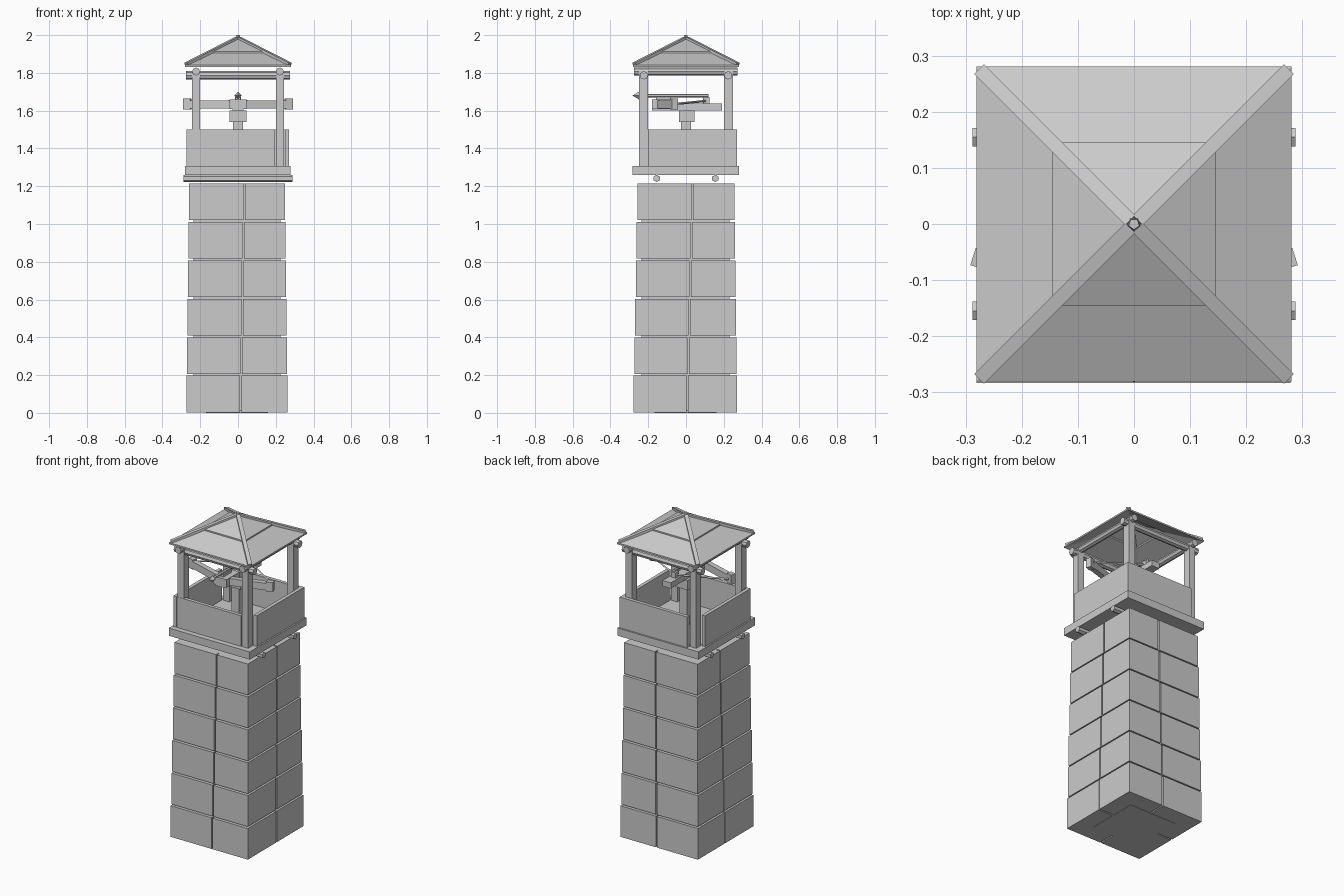
import bpy
import bmesh
from math import pi, radians
from mathutils import Vector, Matrix

if "Cube" in bpy.data.objects:
    bpy.data.objects.remove(bpy.data.objects["Cube"])

grey = bpy.data.materials.new("plain_grey")
GREY = (0.6, 0.6, 0.6, 1)
grey.diffuse_color = GREY
grey.use_nodes = True
grey.node_tree.nodes["Principled BSDF"].inputs["Base Color"].default_value = GREY


def finish(name, bm):
    bmesh.ops.recalc_face_normals(bm, faces=bm.faces)
    mesh = bpy.data.meshes.new(name)
    bm.to_mesh(mesh)
    bm.free()
    mesh.materials.append(grey)
    ob = bpy.data.objects.new(name, mesh)
    bpy.context.collection.objects.link(ob)
    return ob


def box(name, x, y, z):
    """Box from three (low, high) ranges."""
    bm = bmesh.new()
    size = [b - a for a, b in (x, y, z)]
    mid = Vector([(a + b) / 2 for a, b in (x, y, z)])
    bmesh.ops.create_cube(bm, size=1, matrix=Matrix.Translation(mid) @ Matrix.Diagonal((*size, 1)))
    return finish(name, bm)


def rod(name, a, b, r1, r2=None, sides=8, turn=0):
    """Round or tapered bar between two points."""
    a, b = Vector(a), Vector(b)
    bm = bmesh.new()
    rot = (b - a).to_track_quat('Z', 'Y').to_matrix().to_4x4()
    bmesh.ops.create_cone(bm, cap_ends=True, segments=sides, radius1=r1,
                          radius2=r1 if r2 is None else r2, depth=(b - a).length,
                          matrix=Matrix.Translation((a + b) / 2) @ rot @ Matrix.Rotation(turn, 4, 'Z'))
    return finish(name, bm)


def bar(name, a, b, width, height):
    """Rectangular bar between two points, kept upright."""
    a, b = Vector(a), Vector(b)
    d = (b - a).normalized()
    side = d.cross(Vector((0, 0, 1))).normalized()
    up = side.cross(d)
    rot = Matrix((side, d, up)).transposed().to_4x4()
    bm = bmesh.new()
    bmesh.ops.create_cube(bm, size=1, matrix=Matrix.Translation((a + b) / 2) @ rot
                          @ Matrix.Diagonal((width, (b - a).length, height, 1)))
    return finish(name, bm)


def roof_shell(name, rings):
    """Square shell through (half width, z) rings, closed back to the first."""
    bm = bmesh.new()
    loops = [[bm.verts.new((sx * h, sy * h, z)) for sx, sy in ((-1, -1), (1, -1), (1, 1), (-1, 1))]
             for h, z in rings]
    for lower, upper in zip(loops, loops[1:] + loops[:1]):
        for i in range(4):
            j = (i + 1) % 4
            bm.faces.new((lower[i], lower[j], upper[j], upper[i]))
    return finish(name, bm)


# Stone shaft: six tapering courses of four blocks around a core
box("shaft_foot", (-.17, .16), (-.168, .162), (0, .02))
box("shaft_core", (-.235, .225), (-.235, .23), (.01, 1.215))
COURSE = 1.222 / 6
for i in range(6):
    t = i / 5
    hx, hy = .267 - .013 * t, .274 - .017 * t
    cx, cy = -.005, -.003 + .002 * t
    jx, jy = .015 + .017 * t, .006 + .026 * t
    z = (i * COURSE + .002, (i + 1) * COURSE - .007)
    for sx, xr in (("left", (jx + .004, cx + hx)), ("right", (cx - hx, jx - .004))):
        for sy, yr in (("back", (jy + .004, cy + hy)), ("front", (cy - hy, jy - .004))):
            box(f"stone_block_{i + 1}_{sy}_{sx}", xr, yr, z)

# Support logs and platform
for n, y in (("front", -.155), ("back", .155)):
    rod("support_log_" + n, (-.288, y, 1.241), (.288, y, 1.241), .019, sides=6)
box("platform", (-.281, .279), (-.283, .28), (1.26, 1.308))

# Parapet boards
RAIL = (1.308, 1.5)
box("parapet_front", (-.248, .197), (-.25, -.228), RAIL)
box("parapet_back", (-.197, .248), (.248, .27), RAIL)
box("parapet_left", (.248, .27), (-.2, .27), RAIL)
box("parapet_right", (-.272, -.25), (-.25, .2), RAIL)

# Corner posts and round top beams
for s, side in ((1, "left"), (-1, "right")):
    for d, end in ((1, "back"), (-1, "front")):
        box(f"post_{end}_{side}", (s * .222 - .022, s * .222 + .022),
            (d * .224 - .024, d * .224 + .024), (1.3, 1.81))
    rod("top_beam_" + side, (s * .222, -.276, 1.807), (s * .222, .272, 1.807), .021)
for d, end in ((1, "back"), (-1, "front")):
    rod("top_beam_" + end, (-.274, d * .223, 1.787), (.274, d * .223, 1.787), .022)

# Two-tier hipped roof, hollow below
roof_shell("roof_lower", [(.281, 1.832), (.281, 1.842), (.12, 1.917), (.12, 1.905)])
roof_shell("roof_upper", [(.145, 1.902), (.145, 1.914), (.002, 1.985), (.002, 1.97)])
for sx in (-1, 1):
    for sy in (-1, 1):
        bar("roof_hip", (sx * .005, sy * .005, 1.983), (sx * .274, sy * .274, 1.846), .024, .016)
rod("roof_finial", (0, 0, 1.965), (0, 0, 2), .016, .01, sides=5)

# Weapon stand
box("stand_base", (-.032, .032), (-.032, .032), (1.308, 1.318))
box("stand_post", (-.026, .026), (-.026, .026), (1.31, 1.545))
box("stand_head", (-.044, .044), (-.036, .046), (1.54, 1.602))

# Bolt thrower: stock, bow block, swept arms and string
box("stock", (-.028, .028), (-.18, .19), (1.602, 1.638))
box("bow_block", (-.046, .046), (-.18, -.05), (1.608, 1.658))
for s, side in ((1, "left"), (-1, "right")):
    bar("bow_arm_" + side, (s * .03, -.14, 1.633), (s * .262, -.066, 1.633), .032, .044)
    bar("arm_tip_" + side, (s * .25, -.07, 1.635), (s * .287, -.058, 1.635), .032, .06)
    rod("string_" + side, (s * .265, -.04, 1.637), (0, .11, 1.652), .006, sides=4)

# Bolt with pointed head
rod("bolt_shaft", (0, -.26, 1.68), (0, .12, 1.68), .009, sides=6)
rod("bolt_point", (0, -.25, 1.68), (0, -.282, 1.68), .02, .001, sides=4)
for a in (0, pi / 2):
    ob = box("bolt_rest", (-.012, .012), (-.16, -.08), (1.65, 1.673)) if a == 0 else \
        box("string_catch", (-.016, .016), (.09, .125), (1.636, 1.672))
